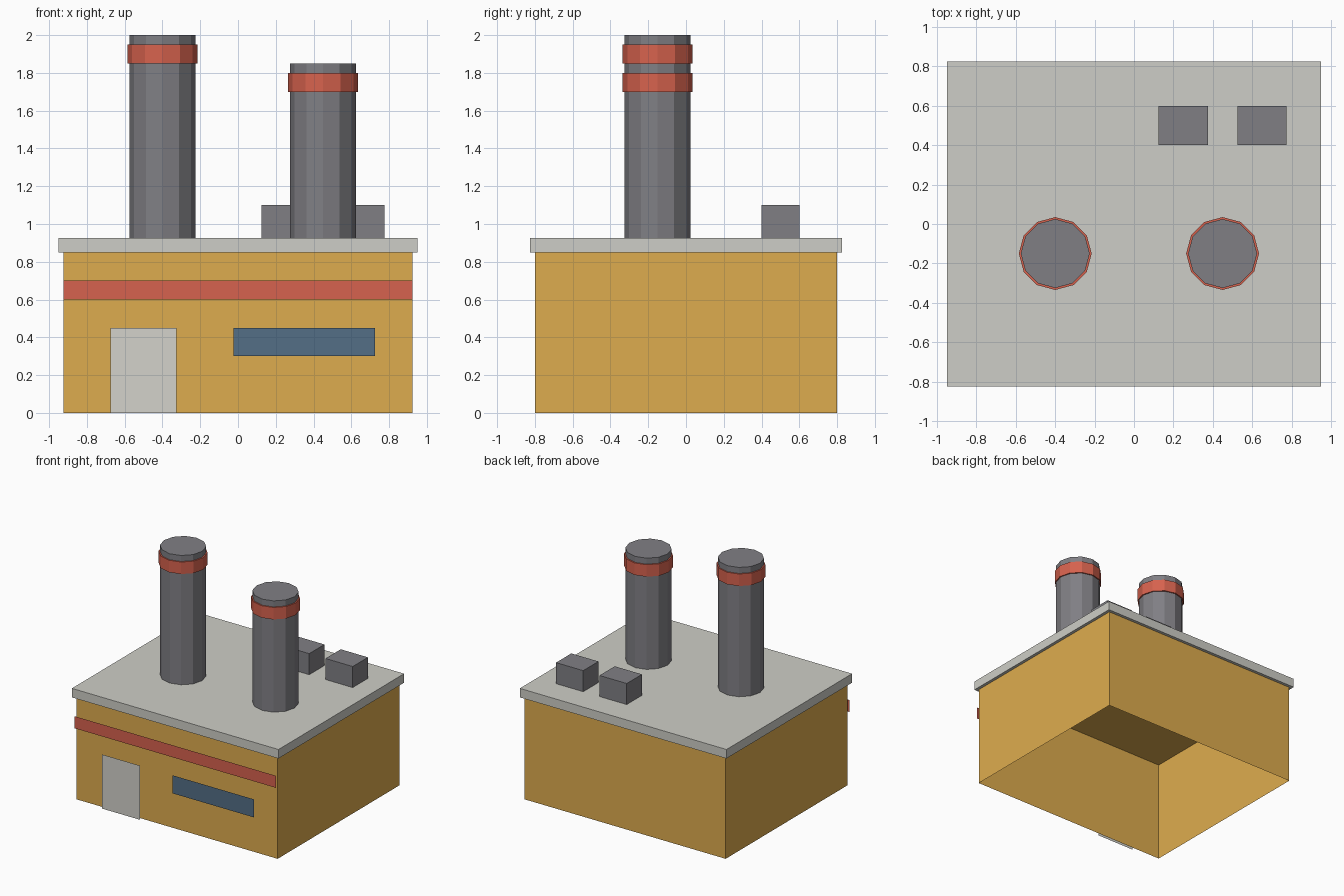
import bpy, bmesh
from math import cos, sin, tau

if "Cube" in bpy.data.objects:
    bpy.data.objects.remove(bpy.data.objects["Cube"])


def paint(name, rgb):
    m = bpy.data.materials.new(name)
    m.diffuse_color = tuple(((c / 255 + 0.055) / 1.055) ** 2.4 for c in rgb) + (1,)
    m.use_nodes = True
    m.node_tree.nodes["Principled BSDF"].inputs["Base Color"].default_value = m.diffuse_color
    return m


GOLD = paint("gold", (222, 172, 78))
RED = paint("red", (214, 98, 78))
PALE = paint("pale", (206, 206, 199))
DARK = paint("dark_grey", (128, 127, 132))
BLUE = paint("blue", (84, 110, 134))


def finish(name, bm, mat):
    bmesh.ops.recalc_face_normals(bm, faces=bm.faces)
    me = bpy.data.meshes.new(name)
    bm.to_mesh(me)
    bm.free()
    me.materials.append(mat)
    bpy.context.collection.objects.link(bpy.data.objects.new(name, me))


def box(name, lo, hi, mat, open_bottom=False):
    bm = bmesh.new()
    bmesh.ops.create_cube(bm, size=1)
    for v in bm.verts:
        v.co = [l + (c + 0.5) * (h - l) for c, l, h in zip(v.co, lo, hi)]
    if open_bottom:
        low = [f for f in bm.faces if all(v.co.z < lo[2] + 1e-5 for v in f.verts)]
        bmesh.ops.delete(bm, geom=low, context='FACES_ONLY')
    finish(name, bm, mat)


def panel(name, x0, x1, z0, z1, mat, y=-0.825):
    # single sheet facing the front
    me = bpy.data.meshes.new(name)
    me.from_pydata([(x0, y, z0), (x1, y, z0), (x1, y, z1), (x0, y, z1)], [], [(0, 1, 2, 3)])
    me.materials.append(mat)
    bpy.context.collection.objects.link(bpy.data.objects.new(name, me))


def lathe(name, x, y, profile, mat, cap=False, n=12):
    bm = bmesh.new()
    rings = [[bm.verts.new((x + r * cos(tau * i / n), y + r * sin(tau * i / n), z))
              for i in range(n)] for r, z in profile]
    for a, b in zip(rings, rings[1:]):
        for i in range(n):
            j = (i + 1) % n
            bm.faces.new((a[i], a[j], b[j], b[i]))
    if cap:
        bm.faces.new(rings[-1])
    finish(name, bm, mat)


# Building shell, open underneath, and overhanging roof slab
box("walls", (-0.925, -0.8, 0), (0.925, 0.8, 0.85), GOLD, open_bottom=True)
box("roof", (-0.95, -0.825, 0.85), (0.95, 0.825, 0.925), PALE)

# Front panels standing slightly off the wall
panel("stripe", -0.925, 0.925, 0.6, 0.7, RED)
panel("door", -0.675, -0.325, 0, 0.45, paint("door_grey", (211, 210, 203)))
panel("window", -0.025, 0.725, 0.3, 0.45, BLUE)

# Chimneys with a red band below the top
for side, x, top in (("left", -0.4, 2.0), ("right", 0.45, 1.85)):
    lathe(side + "_chimney", x, -0.15, [(0.175, 0.925), (0.175, top)], DARK, cap=True)
    z0, z1 = top - 0.15, top - 0.05
    lathe(side + "_chimney_band", x, -0.15,
          [(0.175, z0), (0.185, z0), (0.185, z1), (0.175, z1)], RED)

# Rooftop vents
for side, x in (("left", 0.25), ("right", 0.65)):
    box(side + "_vent", (x - 0.125, 0.4, 0.925), (x + 0.125, 0.6, 1.1), DARK, open_bottom=True)
